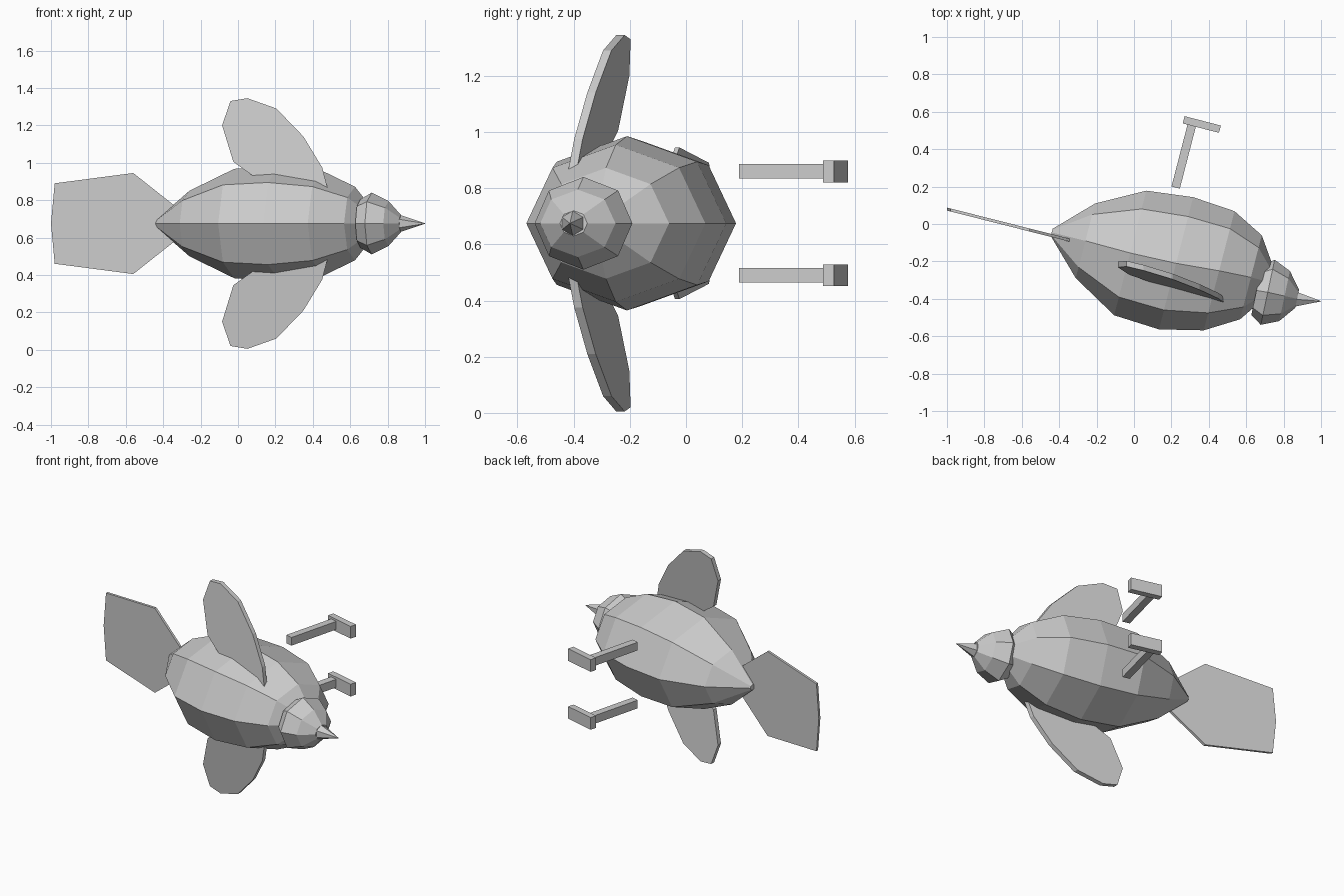
import bpy, bmesh
from math import sin, cos, pi, radians
from mathutils import Vector, Matrix

if "Cube" in bpy.data.objects:
    bpy.data.objects.remove(bpy.data.objects["Cube"])

MID = 0.675               # height of the bird's symmetry plane
TILT = radians(-14.5)     # body axis direction in the xy plane


def finish(name, bm):
    bmesh.ops.recalc_face_normals(bm, faces=bm.faces)
    me = bpy.data.meshes.new(name)
    bm.to_mesh(me)
    bm.free()
    ob = bpy.data.objects.new(name, me)
    bpy.context.collection.objects.link(ob)
    return ob


def loft(name, rings, sides, tilt, phase=0.0):
    """Rings of (x, y, radius across, radius in z) joined into a closed hull."""
    bm = bmesh.new()
    across = Vector((-sin(tilt), cos(tilt), 0))
    loops = []
    for x, y, ra, rz in rings:
        loop = []
        for i in range(sides):
            a = 2 * pi * i / sides + phase
            loop.append(bm.verts.new(Vector((x, y, MID + rz * sin(a))) + across * ra * cos(a)))
        loops.append(loop)
    for p, q in zip(loops, loops[1:]):
        for i in range(sides):
            j = (i + 1) % sides
            bm.faces.new((p[i], p[j], q[j], q[i]))
    bm.faces.new(loops[0])
    bm.faces.new(loops[-1])
    return finish(name, bm)


def plate(name, outline, plane, thick, side=1):
    """Thin slab from an (x, z offset) outline lying on a tilted plane y(x, z)."""
    bm = bmesh.new()
    layers = [[bm.verts.new((x, plane(x, z) + s * thick / 2, MID + side * z))
               for x, z in outline] for s in (-1, 1)]
    bm.faces.new(layers[0])
    bm.faces.new(layers[1])
    n = len(outline)
    for i in range(n):
        j = (i + 1) % n
        bm.faces.new((layers[0][i], layers[0][j], layers[1][j], layers[1][i]))
    return finish(name, bm)


def block(name, center, size):
    bm = bmesh.new()
    m = Matrix.Translation(center) @ Matrix.Rotation(TILT, 4, 'Z') @ Matrix.Diagonal((*size, 1))
    bmesh.ops.create_cube(bm, size=1, matrix=m)
    return finish(name, bm)


# Body: eight-sided hull
body = [(-0.44, -0.045, 0.02), (-0.26, -0.09, 0.206), (-0.02, -0.155, 0.344),
        (0.225, -0.21, 0.365), (0.455, -0.25, 0.329), (0.625, -0.285, 0.232),
        (0.72, -0.31, 0.09)]
loft("body", [(x, y, r, r * 0.85) for x, y, r in body], 8, TILT)

# Head and beak
loft("head", [(0.655, -0.355, 0.135, 0.13), (0.715, -0.365, 0.178, 0.165),
              (0.805, -0.385, 0.137, 0.12), (0.872, -0.40, 0.05, 0.045)], 8, radians(-12))
loft("beak", [(0.868, -0.403, 0.045, 0.045), (1.0, -0.413, 0.001, 0.001)],
     6, radians(-10), pi / 2)

# Tail fan
half = [(-0.345, 0.10), (-0.56, 0.27), (-0.98, 0.215)]
plate("tail", half + [(-1.0, 0.0)] + [(x, -z) for x, z in reversed(half)],
      lambda x, z: -0.086 - 0.253 * (x + 0.345), 0.016)

# Wings, legs and feet on both sides
wing = [(0.48, 0.185), (0.45, 0.30), (0.35, 0.465), (0.205, 0.615), (0.05, 0.67),
        (-0.04, 0.655), (-0.085, 0.525), (-0.025, 0.33), (0.08, 0.255),
        (0.25, 0.16), (0.42, 0.13)]
for side, tag in ((1, "left"), (-1, "right")):
    plate("wing_" + tag, wing, lambda x, z: -0.405 - 0.258 * (x - 0.48) + 0.125 * (z - 0.185),
          0.03, side)
    z = MID + side * 0.185
    block("leg_" + tag, (0.266, 0.362, z), (0.046, 0.345, 0.052))
    block("foot_" + tag, (0.3625, 0.532, z), (0.20, 0.04, 0.078))
